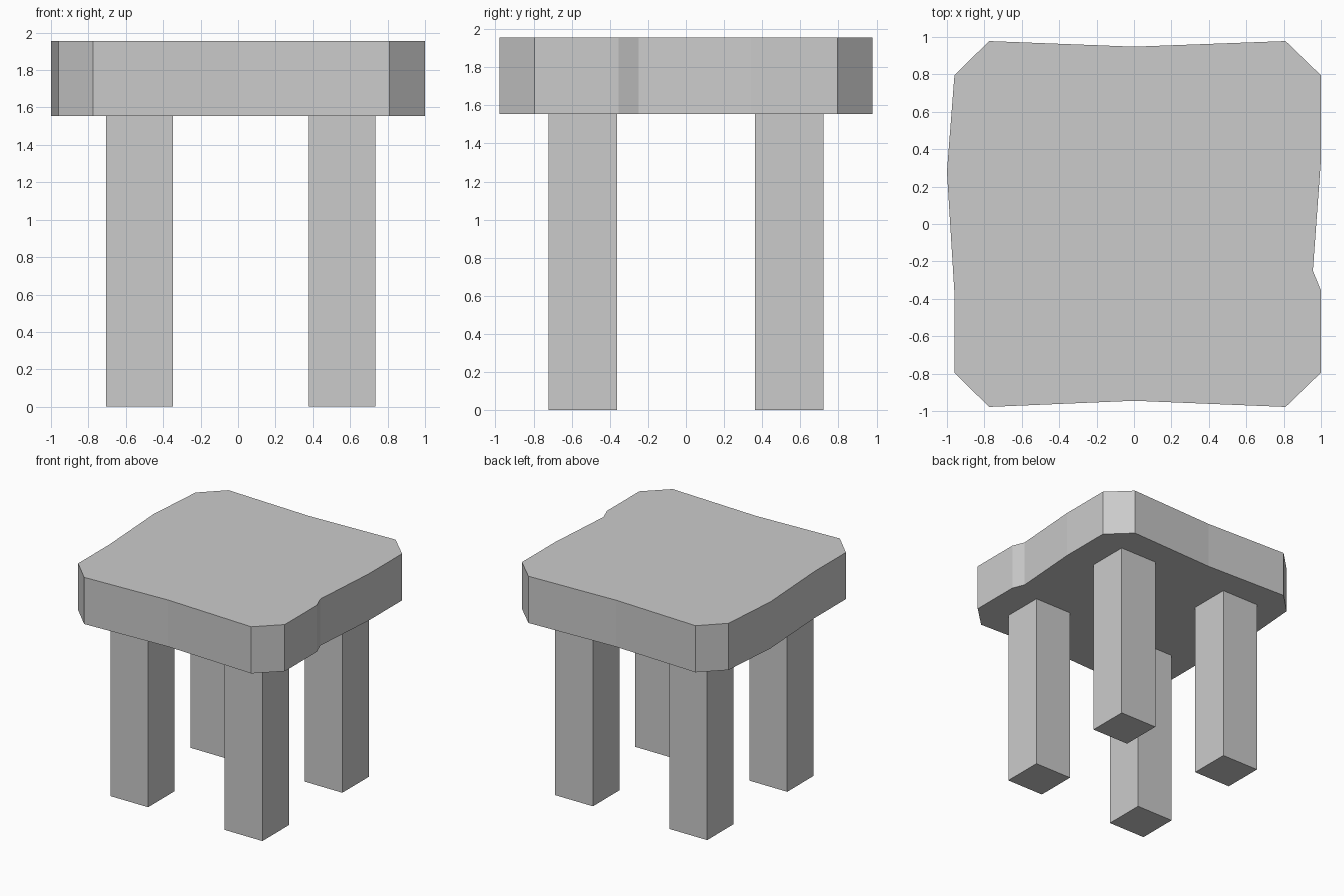
import bpy
import bmesh

cube = bpy.data.objects.get("Cube")
if cube:
    bpy.data.objects.remove(cube, do_unlink=True)

grey = bpy.data.materials.new("plain_grey")
grey.use_nodes = True
colour = (0.6, 0.6, 0.6, 1)
grey.diffuse_color = colour
grey.node_tree.nodes["Principled BSDF"].inputs["Base Color"].default_value = colour


def prism(name, outline, bottom, top):
    """Extrude a counter-clockwise outline upward into a solid."""
    bm = bmesh.new()
    base = bm.faces.new([bm.verts.new((x, y, bottom)) for x, y in outline])
    result = bmesh.ops.extrude_face_region(bm, geom=[base], use_keep_orig=True)
    for item in result["geom"]:
        if isinstance(item, bmesh.types.BMVert):
            item.co.z = top
    bmesh.ops.recalc_face_normals(bm, faces=bm.faces)
    mesh = bpy.data.meshes.new(name)
    bm.to_mesh(mesh)
    bm.free()
    mesh.materials.append(grey)
    obj = bpy.data.objects.new(name, mesh)
    bpy.context.collection.objects.link(obj)
    return obj


SEAT_BOTTOM, SEAT_TOP = 1.555, 1.955

# Rough-hewn seat slab with cut corners and a notch in one edge
seat_outline = [
    (1, 0.795), (1, 0.34), (0.957, -0.25), (1, -0.355), (1, -0.795),
    (0.81, -0.978), (0, -0.945), (-0.775, -0.978),
    (-0.96, -0.795), (-0.96, -0.37), (-1, 0.28), (-0.96, 0.795),
    (-0.775, 0.978), (0, 0.948), (0.81, 0.978),
]
prism("seat", seat_outline[::-1], SEAT_BOTTOM, SEAT_TOP)

# Four square legs, slightly offset sideways under the seat
HALF = 0.179
for side, x in (("right", -0.527), ("left", 0.557)):
    for end, y in (("front", -0.542), ("back", 0.542)):
        square = [(x - HALF, y - HALF), (x + HALF, y - HALF),
                  (x + HALF, y + HALF), (x - HALF, y + HALF)]
        prism(f"{end}_{side}_leg", square, 0, SEAT_BOTTOM)
